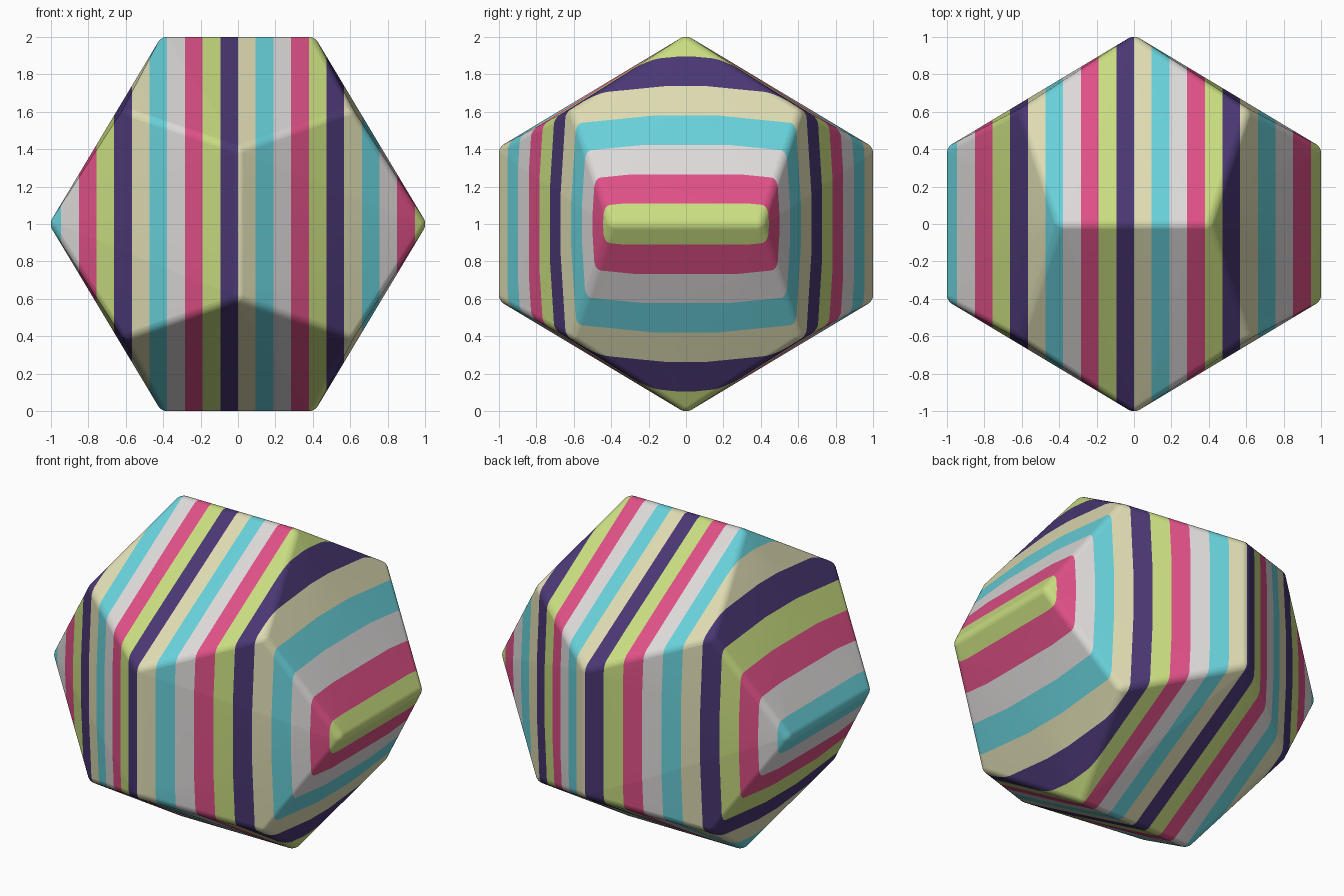
import bpy, bmesh, math
from mathutils import Vector, Matrix

if "Cube" in bpy.data.objects:
    bpy.data.objects.remove(bpy.data.objects["Cube"])

STRIPE = 0.0945      # stripe width along x
R = 0.06             # edge rounding radius
X, A, C = 1 - R, 0.376, 0.571   # rounded-corner centres

def lin(c):
    c /= 255
    return c / 12.92 if c <= 0.04045 else ((c + 0.055) / 1.055) ** 2.4

# stripe colours in repeating order, starting at x = 0 going right
PALETTE = [("beige", (222, 219, 178)), ("cyan", (104, 208, 217)),
           ("pale_grey", (221, 217, 217)), ("pink", (222, 80, 135)),
           ("lime", (201, 221, 128)), ("purple", (74, 55, 115))]

# corner centres of the twelve-sided solid
S = (-1, 1)
corners = [(C * i, C * j, C * k) for i in S for j in S for k in S]
for i in S:
    for j in S:
        corners += [(X * i, A * j, 0), (0, X * i, A * j), (A * j, 0, X * i)]

# rounded solid: hull around small balls at every corner
bm = bmesh.new()
for c in corners:
    bmesh.ops.create_icosphere(bm, subdivisions=4, radius=R,
                               matrix=Matrix.Translation(Vector(c)))
pts = [v.co.copy() for v in bm.verts]
bm.free()
bm = bmesh.new()
for p in pts:
    bm.verts.new(p)
res = bmesh.ops.convex_hull(bm, input=bm.verts[:])
bmesh.ops.delete(bm, geom=[v for v in bm.verts if not v.link_faces], context='VERTS')
bmesh.ops.recalc_face_normals(bm, faces=bm.faces[:])

# cut the stripe borders
for k in range(-10, 11):
    bmesh.ops.bisect_plane(bm, geom=bm.verts[:] + bm.edges[:] + bm.faces[:],
                           dist=1e-5, plane_co=(k * STRIPE, 0, 0), plane_no=(1, 0, 0))

# colour by stripe number
for f in bm.faces:
    f.material_index = math.floor(f.calc_center_median().x / STRIPE) % 6
    f.smooth = True
bmesh.ops.translate(bm, verts=bm.verts[:], vec=(0, 0, 1))

mesh = bpy.data.meshes.new("striped_dodecahedron")
bm.to_mesh(mesh)
bm.free()
for name, rgb in PALETTE:
    m = bpy.data.materials.new(name)
    m.diffuse_color = (*[lin(v) for v in rgb], 1)
    m.use_nodes = True
    m.node_tree.nodes["Principled BSDF"].inputs["Base Color"].default_value = m.diffuse_color
    mesh.materials.append(m)
ob = bpy.data.objects.new("striped_dodecahedron", mesh)
bpy.context.collection.objects.link(ob)

# keep the large faces evenly shaded
wn = ob.modifiers.new("face_weighted_shading", 'WEIGHTED_NORMAL')
wn.keep_sharp = True
